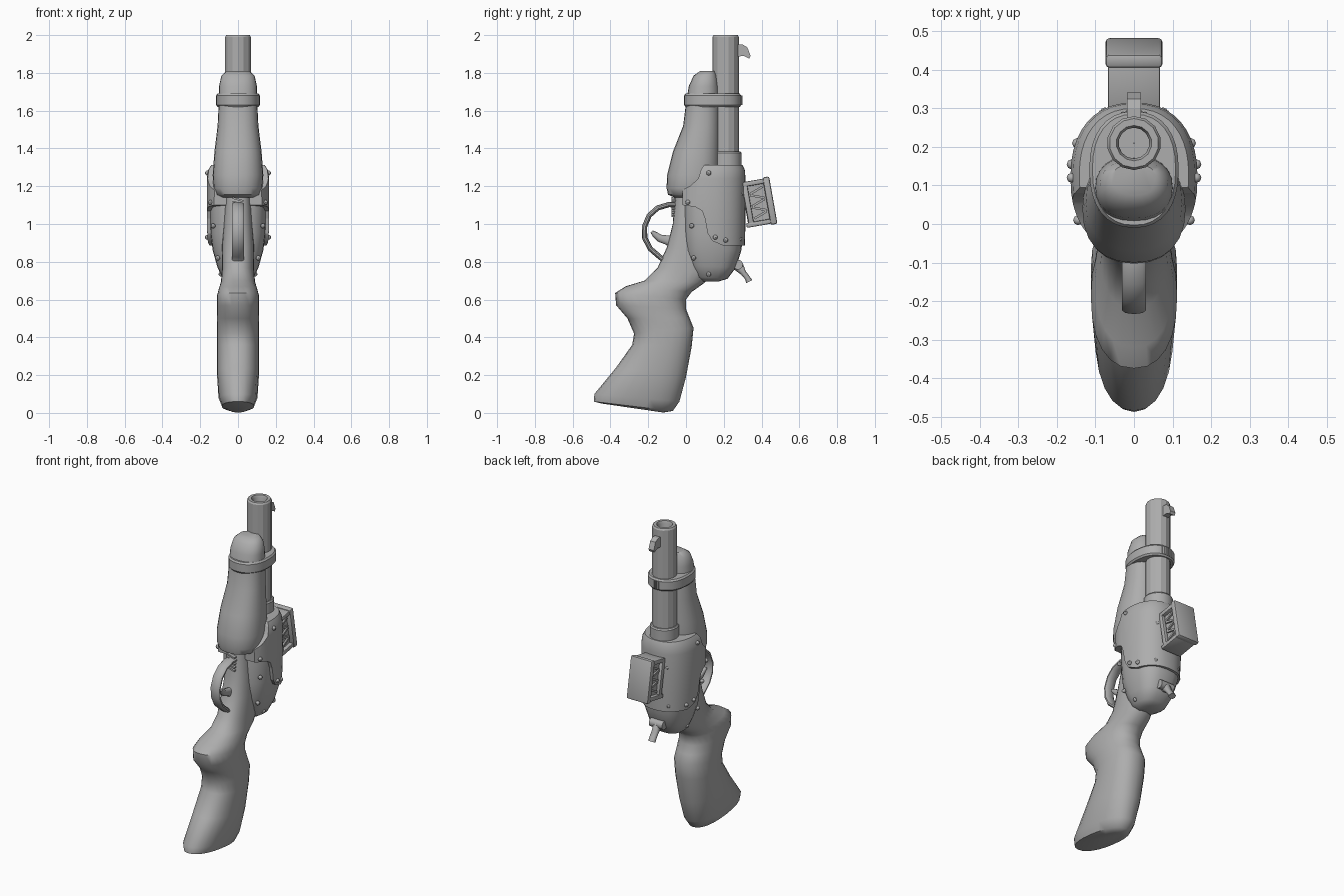
import bpy, bmesh, math
from mathutils import Vector, Matrix

if "Cube" in bpy.data.objects:
    bpy.data.objects.remove(bpy.data.objects["Cube"])

steel = bpy.data.materials.new("mid_grey")
steel.diffuse_color = (0.42, 0.42, 0.42, 1)
steel.use_nodes = True
steel.node_tree.nodes["Principled BSDF"].inputs["Base Color"].default_value = steel.diffuse_color


def finish(name, bm, angle=35):
    bmesh.ops.recalc_face_normals(bm, faces=bm.faces)
    me = bpy.data.meshes.new(name)
    bm.to_mesh(me)
    bm.free()
    ob = bpy.data.objects.new(name, me)
    bpy.context.collection.objects.link(ob)
    me.materials.append(steel)
    bpy.ops.object.select_all(action='DESELECT')
    ob.select_set(True)
    bpy.context.view_layer.objects.active = ob
    if angle:
        bpy.ops.object.shade_smooth_by_angle(angle=math.radians(angle))
    return ob


def spow(v, p):
    return math.copysign(abs(v) ** (2 / p), v)


def skin(name, rings, angle=35, closed=False):
    """Bridge equal-length point rings; cap the ends unless closed."""
    bm = bmesh.new()
    rows = [[bm.verts.new(p) for p in r] for r in rings]
    n = len(rows[0])
    pairs = list(zip(rows, rows[1:])) + ([(rows[-1], rows[0])] if closed else [])
    for a, b in pairs:
        for i in range(n):
            j = (i + 1) % n
            bm.faces.new((a[i], a[j], b[j], b[i]))
    if not closed:
        bm.faces.new(rows[0])
        bm.faces.new(rows[-1])
    return finish(name, bm, angle)


def loft(name, sections, p=2.3, n=24, angle=50):
    """Sections are (y, z) front, (y, z) back, half width."""
    rings = []
    for yl, zl, yr, zr, w in sections:
        ring = []
        for i in range(n):
            t = math.tau * i / n
            c, s = spow(math.cos(t), p), spow(math.sin(t), p)
            ring.append((w * s, (yl + yr) / 2 + (yr - yl) / 2 * c,
                         (zl + zr) / 2 + (zr - zl) / 2 * c))
        rings.append(ring)
    return skin(name, rings, angle)


def lathe(name, profile, y, n=16, angle=25):
    """Closed (radius, z) profile spun round the vertical axis at y."""
    rings = [[(r * math.sin(math.tau * i / n), y + r * math.cos(math.tau * i / n), z)
              for r, z in profile] for i in range(n)]
    return skin(name, rings, angle, closed=True)


def prism(name, pts, half, angle=0):
    return skin(name, [[(x, y, z) for y, z in pts] for x in (-half, half)], angle)


def ribbon(name, path, wx, thick, n=10):
    """Oval strip following a (y, z) path; thick may vary per point."""
    rings = []
    for k, (y, z) in enumerate(path):
        a, b = path[max(k - 1, 0)], path[min(k + 1, len(path) - 1)]
        d = Vector((b[0] - a[0], b[1] - a[1])).normalized()
        h = thick[k] if isinstance(thick, (list, tuple)) else thick
        rings.append([(wx * spow(math.sin(math.tau * i / n), 3),
                       y - d.y * h * math.cos(math.tau * i / n),
                       z + d.x * h * math.cos(math.tau * i / n)) for i in range(n)])
    return skin(name, rings, 50)


# Shoulder stock with thumb spur and slim wrist
loft("stock", [
    (-0.45, 0.05, -0.12, 0.002, 0.05), (-0.488, 0.06, -0.07, 0.01, 0.085),
    (-0.485, 0.1, -0.035, 0.06, 0.103), (-0.37, 0.24, 0.0, 0.19, 0.112),
    (-0.285, 0.36, 0.03, 0.35, 0.112), (-0.275, 0.42, 0.04, 0.45, 0.112),
    (-0.31, 0.5, 0.02, 0.5, 0.11), (-0.37, 0.57, 0.0, 0.55, 0.112),
    (-0.375, 0.635, 0.0, 0.6, 0.112), (-0.32, 0.67, 0.03, 0.64, 0.102),
    (-0.22, 0.7, 0.1, 0.69, 0.09), (-0.15, 0.77, 0.13, 0.74, 0.085),
    (-0.1, 0.88, 0.12, 0.88, 0.085), (-0.07, 1.0, 0.1, 1.0, 0.075),
    (-0.055, 1.2, 0.1, 1.2, 0.062)])

# Bulbous fore-end
loft("fore_end", [
    (-0.06, 1.14, 0.14, 1.14, 0.09), (-0.095, 1.155, 0.16, 1.155, 0.118),
    (-0.103, 1.19, 0.17, 1.19, 0.13), (-0.1, 1.26, 0.18, 1.26, 0.134),
    (-0.07, 1.38, 0.18, 1.38, 0.125), (-0.015, 1.52, 0.18, 1.52, 0.108),
    (0.0, 1.64, 0.18, 1.64, 0.102), (0.015, 1.73, 0.175, 1.73, 0.1),
    (0.04, 1.785, 0.165, 1.785, 0.088), (0.075, 1.81, 0.155, 1.81, 0.06)])

# Rounded receiver
loft("receiver", [
    (0.08, 0.695, 0.17, 0.695, 0.05), (0.045, 0.72, 0.22, 0.71, 0.085),
    (0.015, 0.78, 0.265, 0.77, 0.11), (-0.01, 0.86, 0.293, 0.86, 0.134),
    (-0.015, 0.95, 0.303, 0.95, 0.146), (-0.015, 1.1, 0.305, 1.1, 0.15),
    (0.0, 1.28, 0.3, 1.28, 0.14)], p=2.6)

# Cover shell: rounded column trimmed to a side outline
cover = loft("receiver_cover", [
    (-0.07, 0.85, 0.31, 0.85, 0.158), (-0.075, 1.0, 0.315, 1.0, 0.165),
    (-0.075, 1.24, 0.315, 1.24, 0.165), (-0.07, 1.285, 0.312, 1.285, 0.158),
    (-0.05, 1.312, 0.3, 1.312, 0.142)], n=40)
cutter = prism("cover_outline", [
    (0.1, 1.32), (0.08, 1.29), (0.065, 1.24), (0.02, 1.2), (-0.02, 1.18), (-0.018, 1.1),
    (0.05, 1.09), (0.085, 1.07), (0.1, 1.03), (0.115, 0.95), (0.14, 0.91),
    (0.2, 0.885), (0.33, 0.885), (0.33, 1.32)], 0.3)
mod = cover.modifiers.new("trim", 'BOOLEAN')
mod.operation, mod.object, mod.solver = 'INTERSECT', cutter, 'EXACT'
bpy.context.view_layer.objects.active = cover
bpy.ops.object.modifier_apply(modifier="trim")
bpy.data.objects.remove(cutter)
bpy.ops.object.select_all(action='DESELECT')
cover.select_set(True)
bpy.ops.object.shade_smooth_by_angle(angle=math.radians(40))

# Rivets on both flanks: y, z, distance from the middle
bm = bmesh.new()
for y, z, x in [(0.12, 1.27, 0.162), (0.01, 1.115, 0.145), (0.155, 0.93, 0.162),
                (0.21, 0.915, 0.148), (0.285, 0.92, 0.08), (0.29, 1.16, 0.075),
                (0.03, 0.99, 0.132), (0.04, 0.82, 0.108), (0.12, 0.735, 0.09)]:
    for s in (-1, 1):
        bmesh.ops.create_uvsphere(bm, u_segments=8, v_segments=6, radius=0.013,
                                  matrix=Matrix.Translation((s * x, y, z)))
finish("rivets", bm)

# Hollow barrel and its collar
lathe("barrel", [(0.07, 1.2), (0.07, 1.99), (0.064, 2.0), (0.046, 2.0),
                 (0.04, 1.985), (0.04, 1.75), (0.001, 1.75), (0.001, 1.2)], 0.21, 14)
lathe("barrel_collar", [(0.05, 1.28), (0.082, 1.28), (0.082, 1.375),
                        (0.076, 1.383), (0.05, 1.383)], 0.213, 24)

# Hooked front sight
prism("front_sight", [(0.26, 1.95), (0.3, 1.95), (0.325, 1.935), (0.342, 1.89),
                      (0.335, 1.875), (0.305, 1.89), (0.26, 1.885)], 0.018)

# Band round barrel and fore-end
loft("barrel_band", [
    (-0.003, 1.62, 0.285, 1.62, 0.108), (-0.01, 1.63, 0.292, 1.63, 0.116),
    (-0.01, 1.68, 0.292, 1.68, 0.116), (-0.003, 1.69, 0.285, 1.69, 0.108)], p=2.3, n=32, angle=30)
bm = bmesh.new()
for i in range(-4, 5):
    a = i * 0.16
    m = Matrix.Translation((0.108 * math.sin(a) * 0.85, 0.16 + 0.132 * math.cos(a), 1.655))
    bmesh.ops.create_cube(bm, size=1, matrix=m @ Matrix.Rotation(-a, 4, 'Z')
                          @ Matrix.Diagonal((0.008, 0.012, 0.05, 1)))
finish("band_teeth", bm, 0)

# Trigger guard, trigger and ribbed spring strip
ribbon("trigger_guard", [(-0.04, 1.1), (-0.09, 1.103), (-0.15, 1.085), (-0.195, 1.045),
                         (-0.22, 0.985), (-0.218, 0.925), (-0.19, 0.87), (-0.15, 0.835),
                         (-0.12, 0.81), (-0.1, 0.76)], 0.032, 0.014)
ribbon("trigger", [(-0.06, 0.9), (-0.1, 0.915), (-0.14, 0.925), (-0.165, 0.945),
                   (-0.182, 0.96)], 0.018, [0.035, 0.025, 0.02, 0.016, 0.008])
bm = bmesh.new()
for i in range(5):
    m = Matrix.Translation((0, -0.063, 1.05 + i * 0.02)) @ Matrix.Rotation(0.3, 4, 'Y')
    bmesh.ops.create_cube(bm, size=1, matrix=m @ Matrix.Diagonal((0.06, 0.03, 0.01, 1)))
finish("spring_strip", bm, 0)

# Tilted box magazine: inner block, end plate, rails, posts and coil ribs
tilt = Matrix.Translation((0, 0.395, 1.115)) @ Matrix.Rotation(math.radians(10), 4, 'X')


def mag_part(name, boxes, bevel=0.006):
    bm = bmesh.new()
    for x, y, z, sx, sy, sz, turn in boxes:
        m = tilt @ Matrix.Translation((x, y, z)) @ Matrix.Rotation(turn, 4, 'X')
        bmesh.ops.create_cube(bm, size=1, matrix=m @ Matrix.Diagonal((sx, sy, sz, 1)))
    if bevel:
        bmesh.ops.bevel(bm, geom=bm.edges[:], offset=bevel, segments=2,
                        profile=0.5, affect='EDGES')
    return finish(name, bm)


mag_part("magazine_end_plate", [(0, 0.05, 0, 0.148, 0.036, 0.255, 0)], 0.01)
mag_part("magazine_rails", [(0, -0.025, s * 0.108, 0.136, 0.14, 0.026, 0) for s in (-1, 1)])
mag_part("magazine_posts", [(s * 0.055, -0.068, 0, 0.024, 0.028, 0.21, 0) for s in (-1, 1)])
mag_part("magazine_core", [(0, -0.02, 0, 0.09, 0.13, 0.19, 0)], 0)
mag_part("magazine_coils", [(s * 0.047, -0.012, -0.066 + i * 0.033, 0.016, 0.075, 0.012,
                             0.35 * (-1) ** i) for s in (-1, 1) for i in range(5)], 0)

# Rear lever with pivot
ribbon("lever", [(0.24, 0.8), (0.28, 0.775), (0.305, 0.74), (0.325, 0.715), (0.335, 0.695)],
       0.022, [0.03, 0.028, 0.015, 0.014, 0.018])
bm = bmesh.new()
bmesh.ops.create_cone(bm, cap_ends=True, segments=14, radius1=0.026, radius2=0.026, depth=0.09,
                      matrix=Matrix.Translation((0, 0.275, 0.785)) @ Matrix.Rotation(math.pi / 2, 4, 'Y'))
finish("lever_pivot", bm)
